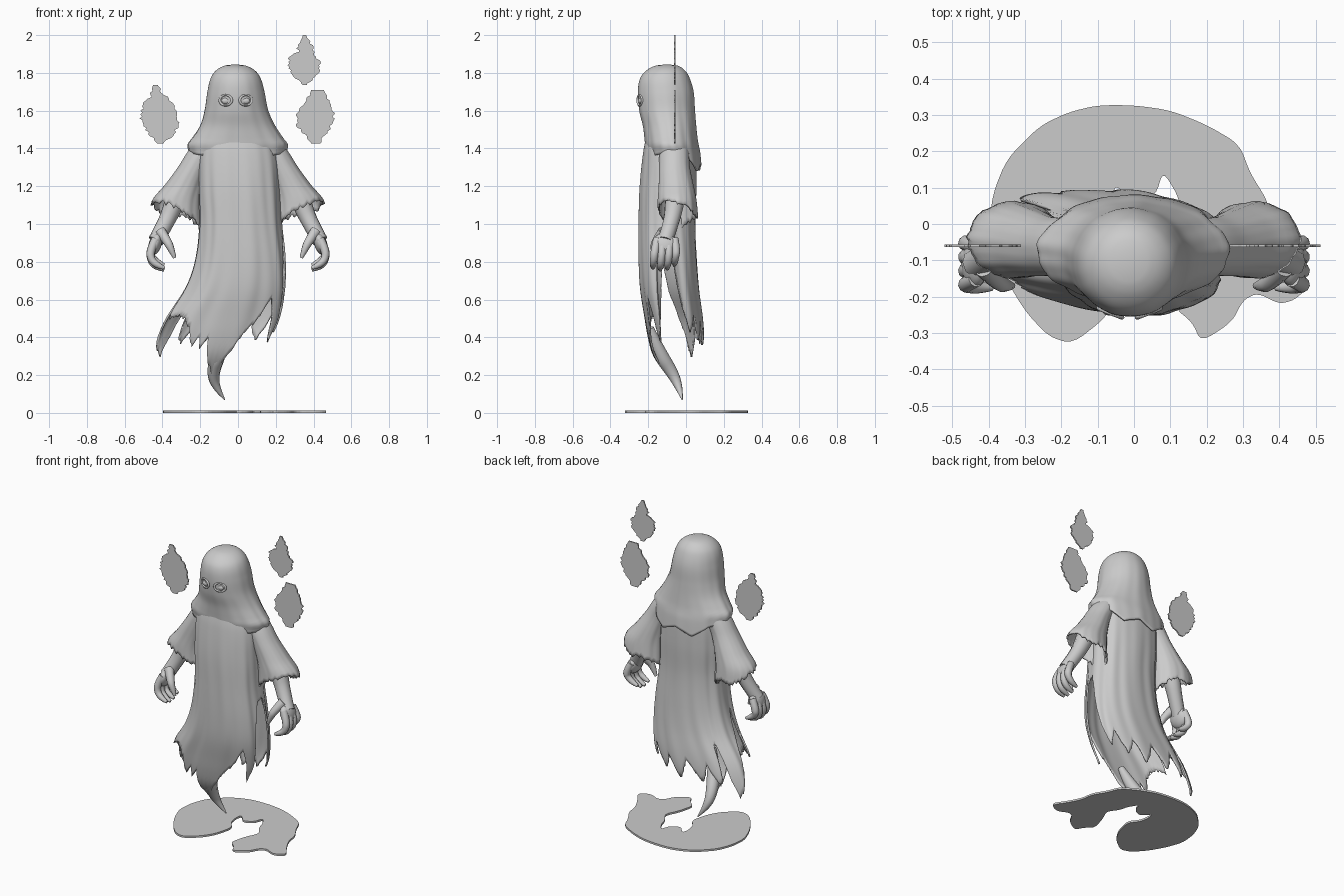
import bpy, bmesh, math, random

random.seed(4)
if "Cube" in bpy.data.objects:
    bpy.data.objects.remove(bpy.data.objects["Cube"], do_unlink=True)

grey = bpy.data.materials.new("pale_grey")
grey.use_nodes = True
grey.diffuse_color = (0.6, 0.6, 0.6, 1)
grey.node_tree.nodes["Principled BSDF"].inputs["Base Color"].default_value = grey.diffuse_color


def linear(table, t):
    """Piecewise linear value from rising (t, value) pairs."""
    for (t0, v0), (t1, v1) in zip(table, table[1:]):
        if t <= t1:
            return v0 + (v1 - v0) * (t - t0) / (t1 - t0)
    return table[-1][1]


def section(rows, z):
    """Smoothly interpolated left, right, front and back limits at height z."""
    last = len(rows) - 1
    z = max(min(z, rows[0][0]), rows[last][0])
    i = next(k for k in range(last) if z >= rows[k + 1][0])
    a, b = rows[i], rows[i + 1]
    before, after = rows[max(i - 1, 0)], rows[min(i + 2, last)]
    h = b[0] - a[0]
    s = (z - a[0]) / h
    values = []
    for c in range(1, len(a)):
        m0 = (b[c] - before[c]) / (b[0] - before[0]) * h
        m1 = (after[c] - a[c]) / (after[0] - a[0]) * h
        d = b[c] - a[c]
        values.append(a[c] + s * (m0 + s * (3 * d - 2 * m0 - m1 + s * (m0 + m1 - 2 * d))))
    return values


def finish(name, bm, thickness, smooth=True):
    mesh = bpy.data.meshes.new(name)
    bm.to_mesh(mesh)
    bm.free()
    mesh.materials.append(grey)
    for face in mesh.polygons:
        face.use_smooth = smooth
    obj = bpy.data.objects.new(name, mesh)
    bpy.context.collection.objects.link(obj)
    if thickness:
        mod = obj.modifiers.new("thickness", "SOLIDIFY")
        mod.thickness = thickness
        mod.offset = 0
    return obj


def cloth(name, rows, hem, columns, steps, side=1, power=1.0, fold=0.0, ragged=0.0):
    """Draped tube; angle 0 is the side, 90 the front, 270 the back."""
    def curve(v):
        return math.copysign(abs(v) ** power, v)
    bm = bmesh.new()
    grid = []
    top = rows[0][0]
    for i in range(columns):
        deg = 360 * i / columns
        a = math.radians(deg)
        low = linear(hem, deg) + random.uniform(-ragged, ragged)
        column = []
        for j in range(steps + 1):
            z = top - (top - low) * (j / steps) ** 1.4
            left, right, front, back = section(rows, z)
            ripple = math.sin(9 * a + 2 * z) + 0.6 * math.sin(17 * a - 3 * z)
            grow = 1 + fold * ripple * min(1, (top - z) * 2)
            x = (left + right) / 2 + (right - left) / 2 * curve(math.cos(a)) * grow
            y = (front + back) / 2 - (back - front) / 2 * curve(math.sin(a)) * grow
            column.append(bm.verts.new((x * side, y, z)))
        grid.append(column)
    for i in range(columns):
        here, there = grid[i], grid[(i + 1) % columns]
        for j in range(steps):
            quad = (here[j], there[j], there[j + 1], here[j + 1])
            bm.faces.new(quad if side > 0 else quad[::-1])
    bmesh.ops.remove_doubles(bm, verts=bm.verts, dist=0.00005)
    return finish(name, bm, 0.01)


def plate(name, outline, thickness):
    """Flat cutout from an outline of points."""
    bm = bmesh.new()
    bm.faces.new([bm.verts.new(p) for p in outline])
    return finish(name, bm, thickness, False)


def limb(name, points, radii):
    """Tapered round tube along a smooth path."""
    data = bpy.data.curves.new(name, "CURVE")
    data.dimensions = "3D"
    data.bevel_depth = 1
    data.bevel_resolution = 3
    data.use_fill_caps = True
    line = data.splines.new("NURBS")
    line.points.add(len(points) - 1)
    for p, co, r in zip(line.points, points, radii):
        p.co = (*co, 1)
        p.radius = r
    line.order_u = 3
    line.use_endpoint_u = True
    data.materials.append(grey)
    bpy.context.collection.objects.link(bpy.data.objects.new(name, data))


def ball(name, centre, size, tilt=0):
    bm = bmesh.new()
    bmesh.ops.create_uvsphere(bm, u_segments=20, v_segments=12, radius=1)
    obj = finish(name, bm, 0)
    obj.location, obj.scale = centre, size
    obj.rotation_euler.y = tilt


# Hood and shoulder cape: height, left, right, front, back
hood = [(1.84, -.015, -.015, -.1, -.1), (1.835, -.065, .035, -.155, -.05),
        (1.81, -.112, .085, -.205, -.01), (1.77, -.14, .115, -.238, .015),
        (1.7, -.157, .135, -.25, .035), (1.6, -.172, .155, -.243, .042),
        (1.52, -.195, .19, -.224, .048), (1.45, -.24, .235, -.215, .055),
        (1.42, -.262, .257, -.212, .06), (1.38, -.255, .25, -.205, .068),
        (1.27, -.255, .25, -.2, .078)]
hood_hem = [(0, 1.385), (50, 1.36), (90, 1.35), (130, 1.36), (180, 1.385), (225, 1.35),
            (250, 1.28), (275, 1.32), (300, 1.28), (330, 1.36), (360, 1.385)]
cloth("hood_and_cape", hood, hood_hem, 120, 48, fold=.012)

# Long robe with torn tails
robe = [(1.6, -.12, .1, -.2, 0), (1.5, -.17, .16, -.2, .03),
        (1.38, -.2, .2, -.222, .045), (1.2, -.205, .215, -.24, .048),
        (1, -.2, .225, -.245, .042), (.8, -.225, .248, -.245, .052),
        (.65, -.28, .255, -.237, .065), (.5, -.385, .24, -.213, .085),
        (.4, -.43, .205, -.195, .09), (.3, -.46, .18, -.165, .075),
        (.18, -.42, .1, -.08, .05)]
robe_hem = [(0, .94), (14, .9), (20, .75), (26, .5), (33, .37), (40, .5), (47, .61),
            (53, .57), (60, .48), (68, .43), (73, .37), (80, .29), (87, .19),
            (92, .28), (96, .4), (100, .33), (104, .41), (108, .35), (117, .45),
            (128, .5), (140, .52), (155, .5), (165, .62), (172, .8), (180, .62),
            (192, .45), (205, .34), (215, .3), (221, .42), (225, .6), (229, .6),
            (234, .4), (240, .37), (250, .48), (262, .36), (272, .48), (284, .35),
            (295, .48), (308, .38), (320, .52), (332, .42), (342, .55), (353, .85),
            (360, .94)]
cloth("torn_robe", robe, robe_hem, 240, 54, power=.85, fold=.014, ragged=.008)
limb("tail_tip", [(-.06, -.19, .45), (-.1, -.145, .32), (-.135, -.07, .21),
                  (-.115, -.035, .13), (-.07, -.02, .07)], [.02, .042, .034, .02, .003])

# Sleeves, arms and hands on both sides
sleeve = [(1.46, .1, .2, -.12, 0), (1.38, .12, .262, -.135, .01),
          (1.3, .16, .312, -.138, .015), (1.2, .19, .385, -.14, .035),
          (1.12, .2, .45, -.145, .05), (1, .2, .46, -.145, .06)]
sleeve_hem = [(0, 1.11), (40, 1.12), (80, 1.1), (120, 1.05), (160, .99), (180, .96),
              (210, 1.0), (250, 1.04), (290, 1.04), (330, 1.09), (360, 1.11)]
for side, tag in ((1, "left"), (-1, "right")):
    cloth(tag + "_sleeve", sleeve, sleeve_hem, 72, 24, side, fold=.018, ragged=.012)
    limb(tag + "_arm", [(side * .3, -.05, 1.22), (side * .34, -.06, 1.1),
                        (side * .385, -.08, 1), (side * .435, -.11, .91)],
         [.06, .052, .042, .042])
    ball(tag + "_palm", (side * .438, -.11, .895), (.034, .066, .062), side * -.3)
    for n in range(4):
        y = -.165 + n * .038
        drop = (.01, 0, .005, .025)[n]
        limb(f"{tag}_finger_{n + 1}",
             [(side * .435, y * .8 - .02, .92), (side * .465, y, .86),
              (side * .46, y - .005, .8 + drop), (side * .425, y - .01, .77 + drop),
              (side * .39, y - .01, .757 + drop)],
             [.022, .023, .02, .018, .009])
    limb(tag + "_thumb", [(side * .41, -.12, .96), (side * .375, -.16, .91),
                          (side * .355, -.17, .87), (side * .335, -.17, .82)],
         [.03, .024, .02, .009])

# Raised eye sockets with shallow eyeballs
for side, tag in ((1, "left"), (-1, "right")):
    x = -.012 + side * .053
    bpy.ops.mesh.primitive_torus_add(major_radius=.034, minor_radius=.007,
                                     major_segments=32, minor_segments=8,
                                     location=(x, -.244, 1.655),
                                     rotation=(math.pi / 2, 0, side * .37))
    ring = bpy.context.object
    ring.name = tag + "_eye_socket"
    ring.scale.y = .8
    ring.data.materials.append(grey)
    bpy.ops.object.shade_smooth()
    ball(tag + "_eye", (x, -.241, 1.652), (.022, .011, .016))

# Floating flames: share of height, left and right limits
round_flame = [(0, -.1, .2), (.14, -.5, .68), (.28, -.8, .95), (.42, -1, 1), (.55, -.95, .9),
               (.71, -.79, .63), (.8, -.5, .5), (.86, -.5, .08), (.93, -.42, .08), (1, -.35, -.1)]
forked_flame = [(0, -.2, .25), (.15, -.5, .5), (.3, -.9, .8), (.45, -1, 1), (.6, -.9, 1),
                (.77, -.5, .8), (.9, -.3, .6), (1, -.2, .45)]
necked_flame = [(0, -.1, .15), (.22, -.8, .8), (.43, -1, 1), (.57, -.95, .7), (.66, -.4, .55),
                (.8, -.45, .45), (.88, -.2, .25), (1, -.1, .1)]
spots = [("right_flame", round_flame, -.415, 1.425, .31, .1),
         ("left_flame", forked_flame, .408, 1.425, .285, .1),
         ("upper_left_flame", necked_flame, .352, 1.735, .265, .087)]
for name, shape, cx, base, height, half in spots:
    edges = []
    for column in (1, 2):
        limits = [(row[0], row[column]) for row in shape]
        edge = []
        for k in range(31):
            t = k / 30
            jag = random.uniform(-.09, .09) if 0 < k < 28 else 0
            x = cx + half * (linear(limits, t) + jag)
            edge.append((x, -.06, base + height * t))
        edges.append(edge)
    plate(name, edges[1] + edges[0][::-1], .008)

# Ground splash with a torn opening at the front
splash = [(-.39, .08), (-.35, .18), (-.26, .27), (-.18, .308), (-.1, .327), (0, .327),
          (.1, .313), (.2, .273), (.29, .22), (.32, .14), (.37, .06), (.38, -.02),
          (.42, -.1), (.475, -.18), (.44, -.21), (.4, -.22), (.34, -.19), (.3, -.21),
          (.27, -.27), (.185, -.325), (.16, -.27), (.11, -.23), (.14, -.12), (.18, -.04),
          (.13, .03), (.12, .08), (.08, .145), (.06, .08), (0, .05), (-.05, .11),
          (-.06, .07), (-.05, 0), (0, -.06), (-.03, -.18), (-.08, -.26), (-.17, -.33),
          (-.235, -.31), (-.3, -.24), (-.36, -.14), (-.4, -.03)]
for _ in range(2):
    rounded = []
    for (x0, y0), (x1, y1) in zip(splash, splash[1:] + splash[:1]):
        for w in (.2, .8):
            rounded.append((x0 + (x1 - x0) * w, y0 + (y1 - y0) * w))
    splash = rounded
plate("ground_splash", [(x, y, .006) for x, y in splash], .012)
